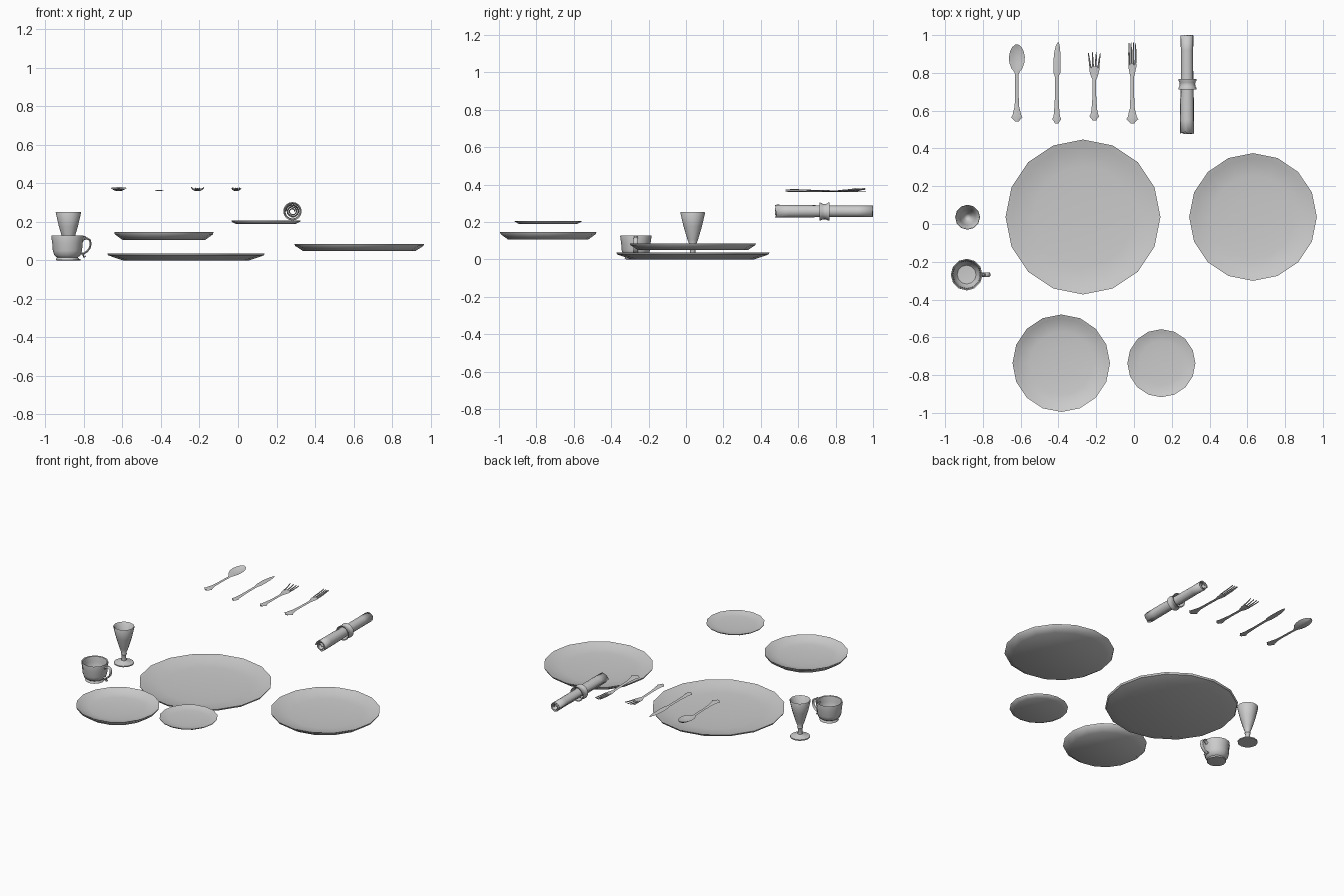
import bpy, math, random
from math import sin, cos, pi

random.seed(4)


def finish(name, verts, faces, loc=(0, 0, 0), angle=40):
    me = bpy.data.meshes.new(name)
    me.from_pydata(verts, [], faces)
    ob = bpy.data.objects.new(name, me)
    bpy.context.collection.objects.link(ob)
    ob.location = loc
    bpy.ops.object.select_all(action='DESELECT')
    ob.select_set(True)
    bpy.context.view_layer.objects.active = ob
    bpy.ops.object.mode_set(mode='EDIT')
    bpy.ops.mesh.select_all(action='SELECT')
    bpy.ops.mesh.remove_doubles(threshold=0.00005)
    bpy.ops.mesh.normals_make_consistent(inside=False)
    bpy.ops.object.mode_set(mode='OBJECT')
    bpy.ops.object.shade_smooth_by_angle(angle=math.radians(angle))
    return ob


def lathe(name, profile, loc, n=16, closed=False):
    """Spin (radius, height) points round z; radius 0 ends merge to a pole."""
    v = [(r * cos(2 * pi * i / n), r * sin(2 * pi * i / n), z)
         for r, z in profile for i in range(n)]
    m, f = len(profile), []
    for k in range(m if closed else m - 1):
        a, b = k * n, (k + 1) % m * n
        for i in range(n):
            j = (i + 1) % n
            q = [a + i, a + j, b + j, b + i]
            if profile[k][0] == 0:
                q = [a, b + j, b + i]
            elif profile[(k + 1) % m][0] == 0:
                q = [a + i, a + j, b]
            f.append(q)
    return finish(name, v, f, loc)


def loft(rings, v, f):
    """Append a capped skin through equal-sized rings."""
    base, n = len(v), len(rings[0])
    for r in rings:
        v.extend(r)
    for k in range(len(rings) - 1):
        a, b = base + k * n, base + (k + 1) * n
        f.extend([a + i, a + (i + 1) % n, b + (i + 1) % n, b + i] for i in range(n))
    f.append([base + i for i in range(n)])
    f.append([base + (len(rings) - 1) * n + i for i in range(n)])


# Plates: smooth dishes with a 16-sided rim
def plate(name, x, y, z, R, h, foot):
    lathe(name, [(0, 0), (foot * R, 0), (0.985 * R, 0.7 * h), (R, h),
                 (0.92 * R, 0.78 * h), (0.82 * R, 0.48 * h), (0.65 * R, 0.32 * h),
                 (0.35 * R, 0.2 * h), (0, 0.16 * h)], (x, y, z))


plate("dinner_plate", -0.27, 0.037, 0.0, 0.41, 0.037, 0.8)
plate("salad_plate", 0.63, 0.037, 0.05, 0.338, 0.036, 0.87)
plate("soup_bowl", -0.385, -0.737, 0.106, 0.258, 0.041, 0.83)
plate("bread_plate", 0.145, -0.737, 0.188, 0.18, 0.018, 0.85)

# Cup and goblet
lathe("cup", [(0, 0.004), (0.05, 0), (0.06, 0.002), (0.058, 0.010), (0.054, 0.016),
              (0.068, 0.026), (0.076, 0.05), (0.079, 0.09), (0.084, 0.122), (0.083, 0.128),
              (0.077, 0.125), (0.072, 0.09), (0.069, 0.05), (0.05, 0.025), (0, 0.021)],
      (-0.886, -0.268, 0), 12)
lathe("goblet", [(0, 0), (0.062, 0), (0.062, 0.007), (0.03, 0.014), (0.015, 0.022),
                 (0.014, 0.055), (0.019, 0.064), (0.016, 0.074), (0.028, 0.105),
                 (0.049, 0.175), (0.066, 0.248), (0.064, 0.252), (0.059, 0.247),
                 (0.042, 0.175), (0.02, 0.105), (0, 0.09)],
      (-0.881, 0.036, 0), 12)

# Cup handle: ear-shaped bar with a small thumb spur
def bar(path, w, t, v, f):
    rings = []
    for k, (x, z) in enumerate(path):
        x0, z0 = path[max(k - 1, 0)]
        x1, z1 = path[min(k + 1, len(path) - 1)]
        d = math.hypot(x1 - x0, z1 - z0)
        nx, nz = -(z1 - z0) / d * t, (x1 - x0) / d * t
        rings.append([(x + nx * s, y, z + nz * s)
                      for s, y in ((1, -w / 2), (1, w / 2), (0, w), (-1, w / 2), (-1, -w / 2), (0, -w))])
    loft(rings, v, f)


v, f = [], []
bar([(0.072, 0.095), (0.085, 0.11), (0.103, 0.114), (0.117, 0.105), (0.121, 0.085),
     (0.115, 0.063), (0.101, 0.046), (0.086, 0.037), (0.07, 0.036)], 0.012, 0.005, v, f)
bar([(0.090, 0.041), (0.081, 0.027), (0.086, 0.017), (0.094, 0.022)], 0.010, 0.004, v, f)
bar([(0.098, 0.114), (0.092, 0.123), (0.083, 0.124)], 0.009, 0.004, v, f)
finish("cup_handle", v, f, (-0.886, -0.268, 0))


# Cutlery: strips of (y, x offset, half width, z, dish depth)
def strip(stations, v, f, t=0.0028):
    rings = []
    for y, x, w, z, c in stations:
        pts = [(-1, 0, 0), (-.5, .75, -1), (0, 1, -1), (.5, .75, -1),
               (1, 0, 0), (.5, .75, 1), (0, 1, 1), (-.5, .75, 1)]
        rings.append([(x + a * w, y, z + b * c + s * t) for a, b, s in pts])
    loft(rings, v, f)


def handle(y0, y1, w, flare):
    """Shaped end tip, flare, and slim shank up to the neck."""
    L = y1 - y0
    return [(y0, 0, 0.010, 0.371, 0), (y0 + 0.008, 0, flare * 0.55, 0.371, 0),
            (y0 + 0.022, 0, flare, 0.371, 0.001), (y0 + 0.034, 0, flare * 0.75, 0.371, 0.001),
            (y0 + 0.055, 0, flare * 0.6, 0.371, 0.001), (y0 + 0.078, 0, w * 1.1, 0.370, 0.001),
            (y0 + 0.55 * L, 0, w * 0.85, 0.368, 0.001), (y1, 0, w * 0.8, 0.365, 0.001)]


v, f = [], []
strip(handle(0.543, 0.79, 0.011, 0.03)
      + [(0.805, 0, 0.014, 0.367, -0.002), (0.825, 0, 0.030, 0.371, -0.007),
         (0.855, 0, 0.040, 0.374, -0.012), (0.885, 0, 0.042, 0.376, -0.014),
         (0.915, 0, 0.036, 0.378, -0.012), (0.937, 0, 0.024, 0.379, -0.007),
         (0.95, 0, 0.008, 0.380, -0.002)], v, f)
finish("spoon", v, f, (-0.62, 0, 0))

v, f = [], []
strip([(y, x, w, 0.362, c) for y, x, w, z, c in handle(0.533, 0.77, 0.012, 0.024)]
      + [(0.785, 0, 0.011, 0.362, 0), (0.80, 0.001, 0.018, 0.362, 0), (0.86, 0.001, 0.019, 0.362, 0),
         (0.91, 0.003, 0.016, 0.362, 0), (0.94, 0.005, 0.011, 0.362, 0),
         (0.962, 0.008, 0.003, 0.362, 0)], v, f, 0.002)
finish("knife", v, f, (-0.409, 0, 0))


def fork(name, x, y0, y1, root, crotch, tip, hw_root, hw_tip, flare):
    v, f = [], []
    strip(handle(y0, y1, 0.012, flare)
          + [(y1 + 0.3 * (root - y1), 0, hw_root * 0.65, 0.365, -0.001),
             (root, 0, hw_root, 0.366, -0.003),
             (crotch, 0, hw_root * 1.02, 0.368, -0.003)], v, f)
    for k in (-1, -1 / 3, 1 / 3, 1):
        end = tip - 0.006 * abs(k)
        a, b = k * hw_root * 0.8, k * (hw_tip - 0.004)
        c = -0.003 * (1 - k * k)
        strip([(crotch - 0.008, a, hw_root * 0.19, 0.368 + c, 0),
               ((crotch + end) / 2, (a + b) / 2, 0.0042, 0.372 + c, 0),
               (end, b, 0.002, 0.378 + c, 0)], v, f)
    finish(name, v, f, (x, 0, 0))


fork("salad_fork", -0.21, 0.548, 0.765, 0.81, 0.835, 0.912, 0.026, 0.036, 0.026)
fork("dinner_fork", -0.009, 0.533, 0.78, 0.83, 0.85, 0.963, 0.021, 0.022, 0.032)

# Rolled napkin: spiral sheet, slightly uneven ends, pinched at the ring
turns, step = 2.5, 14
count = int(turns * step)
rows = [(0.475, 1.0), (0.55, 0.98), (0.65, 0.96), (0.74, 0.88),
        (0.83, 0.87), (0.92, 0.87), (1.0, 0.9)]
v, f = [], []
ends = [random.uniform(0, 0.012) for _ in range(count + 1)]
for k, (y, s) in enumerate(rows):
    for i in range(count + 1):
        a = 2 * pi * i / step
        r = (0.012 + 0.026 * i / count) * s * (1 + random.uniform(-0.02, 0.02))
        dy = ends[i] if k == 0 else (-0.3 * ends[i] if k == len(rows) - 1 else 0)
        v.append((r * cos(a), y + dy, 0.255 + r * sin(a)))
n = count + 1
for k in range(len(rows) - 1):
    f.extend([k * n + i, k * n + i + 1, (k + 1) * n + i + 1, (k + 1) * n + i] for i in range(count))
napkin = finish("rolled_napkin", v, f, (0.283, 0, 0), 50)
mod = napkin.modifiers.new("thickness", 'SOLIDIFY')
mod.thickness, mod.offset = 0.004, 0

# Napkin ring: flared spool lying along y
ring = lathe("napkin_ring", [(0.048, -0.027), (0.048, -0.021), (0.042, -0.01), (0.041, 0),
                             (0.042, 0.01), (0.048, 0.021), (0.048, 0.027), (0.043, 0.026),
                             (0.037, 0.01), (0.037, -0.01), (0.043, -0.026)],
             (0.283, 0.74, 0.255), 16, True)
ring.rotation_euler = (pi / 2, 0, 0)
